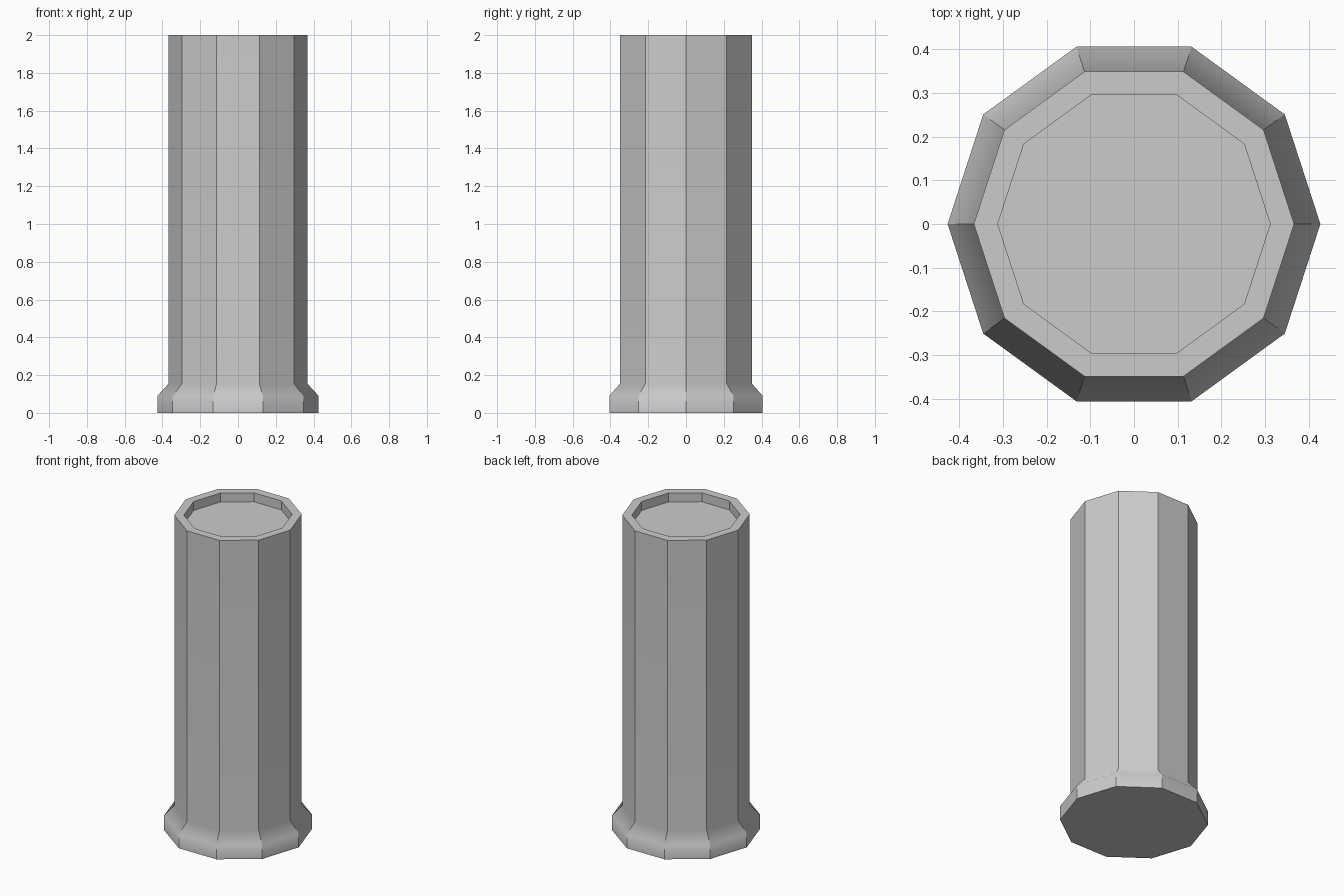
import bpy, bmesh, math

if "Cube" in bpy.data.objects:
    bpy.data.objects.remove(bpy.data.objects["Cube"])

SIDES = 10
# (radius, height) from the underside up the shaft and down into the top recess
PROFILE = [(0.427, 0), (0.427, 0.09), (0.367, 0.155), (0.367, 2.0),
           (0.312, 2.0), (0.312, 1.943)]
SOFT_RINGS = (1, 2)  # flare of the foot blends softly into its neighbours

bm = bmesh.new()
rings = [[bm.verts.new((r * math.cos(2 * math.pi * i / SIDES),
                        r * math.sin(2 * math.pi * i / SIDES), z))
          for i in range(SIDES)] for r, z in PROFILE]

# Walls between neighbouring rings
for low, high in zip(rings, rings[1:]):
    for i in range(SIDES):
        j = (i + 1) % SIDES
        bm.faces.new((low[i], low[j], high[j], high[i]))

# Underside and recessed top
bm.faces.new(rings[0][::-1])
bm.faces.new(rings[-1])

# Crisp edges everywhere except around the soft foot flare
soft = [set(rings[k]) for k in SOFT_RINGS]
for f in bm.faces:
    f.smooth = True
for e in bm.edges:
    e.smooth = any(set(e.verts) <= s for s in soft)

mesh = bpy.data.meshes.new("column")
bm.to_mesh(mesh)
bm.free()
column = bpy.data.objects.new("column", mesh)
bpy.context.collection.objects.link(column)

# Keep the long shaft sides looking flat
weighted = column.modifiers.new("flat_shaft", 'WEIGHTED_NORMAL')
weighted.keep_sharp = True
